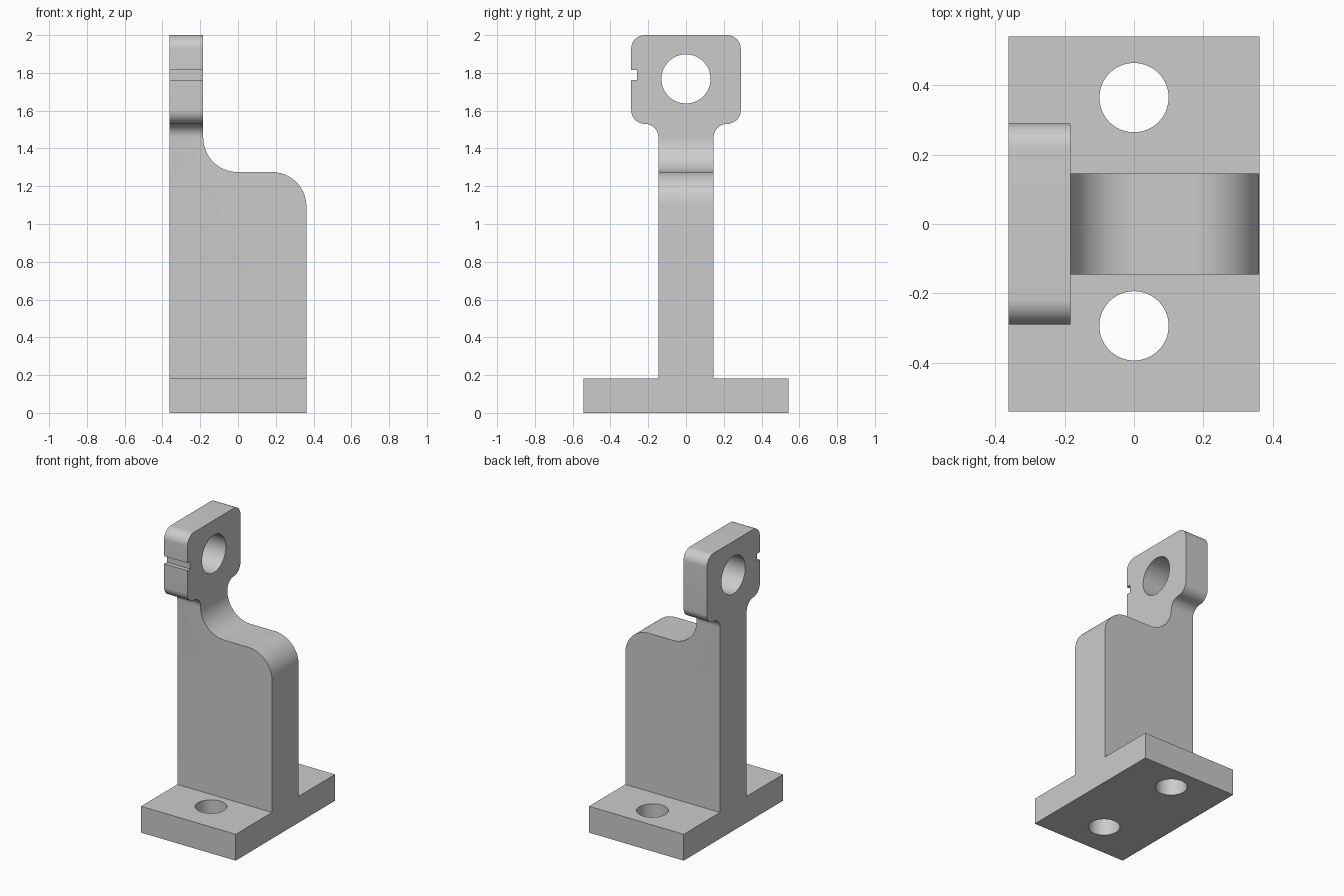
import bpy
import bmesh
from math import cos, sin, pi, radians
from mathutils import Vector

if "Cube" in bpy.data.objects:
    bpy.data.objects.remove(bpy.data.objects["Cube"], do_unlink=True)

HALF_X, HALF_Y, BASE_TOP = 0.362, 0.542, 0.182
WEB, HEAD, HEAD_LOW, R = 0.146, 0.29, 1.53, 0.072   # half widths, head underside, small radius
NECK_X, STEP_Z, BIG_R = -0.184, 1.275, 0.182        # inner face of the arm, step height, large radius


def arc(cx, cz, r, start, end, n=12):
    """Points along a circular arc, angles in degrees."""
    angles = [radians(start + (end - start) * i / n) for i in range(n + 1)]
    return [(cx + r * cos(a), cz + r * sin(a)) for a in angles]


def prism(name, points, to_3d, depth):
    """Extrude a flat outline along a depth vector."""
    bm = bmesh.new()
    face = bm.faces.new([bm.verts.new(to_3d(*p)) for p in points])
    new = bmesh.ops.extrude_face_region(bm, geom=[face])["geom"]
    moved = [v for v in new if isinstance(v, bmesh.types.BMVert)]
    bmesh.ops.translate(bm, verts=moved, vec=Vector(depth))
    bmesh.ops.recalc_face_normals(bm, faces=bm.faces)
    mesh = bpy.data.meshes.new(name)
    bm.to_mesh(mesh)
    bm.free()
    obj = bpy.data.objects.new(name, mesh)
    bpy.context.collection.objects.link(obj)
    return obj


def circle(cx, cy, r):
    return arc(cx, cy, r, 0, 360, 64)[:-1]


def from_side(y, z):
    return (-HALF_X, y, z)


# Side outline: foot, web, filleted neck and rounded head
half = [(HALF_Y, 0), (HALF_Y, BASE_TOP), (WEB, BASE_TOP)]
half += arc(WEB + R, HEAD_LOW - R, R, 180, 90)
half += arc(HEAD - R, HEAD_LOW + R, R, -90, 0)
half += arc(HEAD - R, 2 - R, R, 0, 90)
notch = [(-HEAD, 1.815), (-HEAD + 0.03, 1.815), (-HEAD + 0.03, 1.762), (-HEAD, 1.762)]
mirrored = [(-y, z) for y, z in reversed(half)]
split = len(arc(0, 0, R, 0, 90))
outline = half + mirrored[:split] + notch + mirrored[split:]
bracket = prism("bracket", outline, from_side, (2 * HALF_X, 0, 0))

# Cutter for the curved step beside the arm
step = [(NECK_X, 2.1)]
step += arc(NECK_X + BIG_R, STEP_Z + BIG_R, BIG_R, 180, 270, 20)
step += arc(HALF_X - BIG_R, STEP_Z - BIG_R, BIG_R, 90, 0, 20)
step += [(0.5, STEP_Z - BIG_R), (0.5, 2.1)]
cutters = [prism("step_cutter", step, lambda x, z: (x, -0.4, z), (0, 0.8, 0))]

# Cutters for the pivot hole and the two mounting holes
cutters.append(prism("pivot_hole_cutter", circle(0, 1.768, 0.13),
                     lambda y, z: (-0.5, y, z), (1, 0, 0)))
for y in (0.365, -0.294):
    cutters.append(prism("mounting_hole_cutter", circle(0, y, 0.1),
                         lambda x, y: (x, y, -0.1), (0, 0, 0.4)))

# Cut everything, then bake the result and drop the cutters
for cutter in cutters:
    cutter.hide_render = True
    mod = bracket.modifiers.new(cutter.name, "BOOLEAN")
    mod.operation, mod.solver, mod.object = "DIFFERENCE", "EXACT", cutter
graph = bpy.context.evaluated_depsgraph_get()
baked = bpy.data.meshes.new_from_object(bracket.evaluated_get(graph))
bracket.modifiers.clear()
bracket.data = baked
for cutter in cutters:
    bpy.data.objects.remove(cutter, do_unlink=True)

# Plain grey material
grey = bpy.data.materials.new("plain_grey")
grey.use_nodes = True
colour = (0.6, 0.6, 0.6, 1)
grey.diffuse_color = colour
grey.node_tree.nodes["Principled BSDF"].inputs["Base Color"].default_value = colour
bracket.data.materials.clear()
bracket.data.materials.append(grey)

# Smooth curves with crisp edges
bpy.ops.object.select_all(action="DESELECT")
bracket.select_set(True)
bpy.context.view_layer.objects.active = bracket
bpy.ops.object.shade_smooth_by_angle(angle=radians(30))
